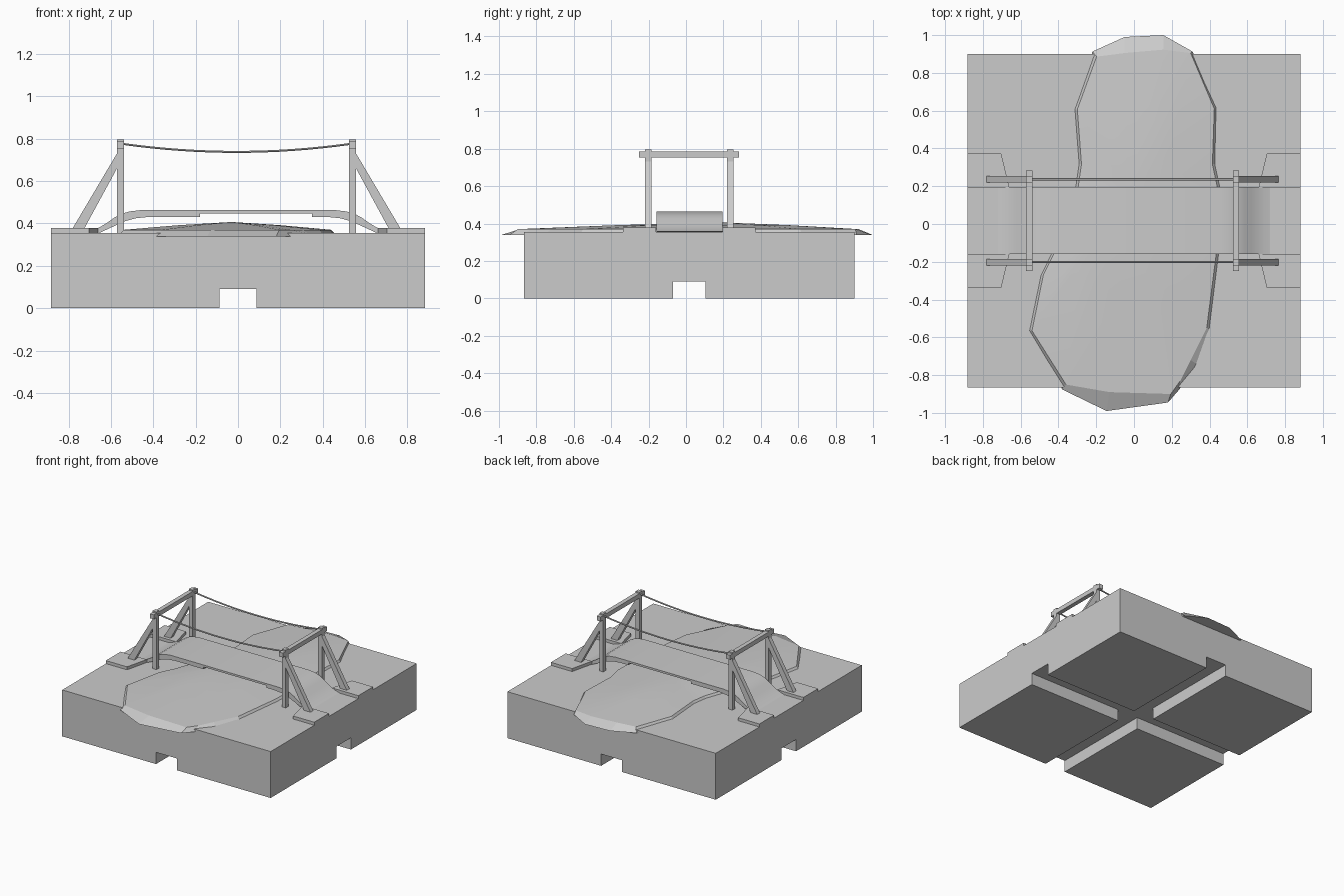
import bpy, bmesh, math
from mathutils import Vector

cube = bpy.data.objects.get("Cube")
if cube:
    bpy.data.objects.remove(cube, do_unlink=True)

grey = bpy.data.materials.new("plain grey")
grey.use_nodes = True
grey.diffuse_color = (0.6, 0.6, 0.6, 1)
grey.node_tree.nodes["Principled BSDF"].inputs["Base Color"].default_value = (0.6, 0.6, 0.6, 1)

GROUND = 0.355
PAD_TOP = 0.378
MID_Y = 0.0175          # centre line of the bridge and base
TOWER_X = -0.007        # middle between the towers
SIDES = {"left": 1, "right": -1}
RAILS = {"front": -0.202, "back": 0.237}


def finish(name, bm):
    bmesh.ops.recalc_face_normals(bm, faces=bm.faces)
    mesh = bpy.data.meshes.new(name)
    bm.to_mesh(mesh)
    bm.free()
    mesh.materials.append(grey)
    obj = bpy.data.objects.new(name, mesh)
    bpy.context.collection.objects.link(obj)
    return obj


def loft(name, rings):
    """Skin a list of equal closed rings and cap both ends."""
    bm = bmesh.new()
    loops = [[bm.verts.new(p) for p in ring] for ring in rings]
    for a, b in zip(loops, loops[1:]):
        for i in range(len(a)):
            j = (i + 1) % len(a)
            bm.faces.new((a[i], a[j], b[j], b[i]))
    bm.faces.new(loops[0])
    bm.faces.new(loops[-1])
    return finish(name, bm)


def box(name, x0, x1, y0, y1, z0, z1):
    return loft(name, [[(x0, y0, z), (x1, y0, z), (x1, y1, z), (x0, y1, z)] for z in (z0, z1)])


def side_prism(name, profile, y0, y1):
    return loft(name, [[(x, y, z) for x, z in profile] for y in (y0, y1)])


# Base block with crossing channels cut into its underside
base = box("base", -0.882, 0.882, -0.865, 0.9, 0, GROUND)
half = 0.088
cutters = [box("channel_cutter_long", -half, half, -2, 2, -1, 0.09),
           box("channel_cutter_wide", -2, 2, MID_Y - half, MID_Y + half, -1, 0.09)]
bpy.context.view_layer.objects.active = base
for cutter in cutters:
    cutter.hide_render = True
    mod = base.modifiers.new("channel", 'BOOLEAN')
    mod.operation = 'DIFFERENCE'
    mod.solver = 'EXACT'
    mod.object = cutter
    bpy.ops.object.modifier_apply(modifier=mod.name)
    bpy.data.objects.remove(cutter, do_unlink=True)

# Water sheet: outer rim, inner rim, and a low crown under the bridge
outer = [(-0.22, 0.913), (-0.05, 0.99), (0.155, 1.0), (0.31, 0.913), (0.437, 0.615),
         (0.43, 0.317), (0.456, 0.2), (0.45, -0.16), (0.4, -0.56), (0.335, -0.744),
         (0.24, -0.876), (0.18, -0.945), (-0.145, -0.99), (-0.38, -0.876),
         (-0.555, -0.565), (-0.495, -0.274), (-0.44, -0.16), (-0.31, 0.2),
         (-0.293, 0.317), (-0.315, 0.607)]
inner = [(-0.198, 0.886), (-0.05, 0.905), (0.155, 0.923), (0.3, 0.905), (0.425, 0.61),
         (0.415, 0.317), (0.44, 0.2), (0.435, -0.16), (0.385, -0.55), (0.3, -0.72),
         (0.245, -0.83), (0.195, -0.9), (-0.13, -0.89), (-0.36, -0.85),
         (-0.54, -0.565), (-0.48, -0.27), (-0.425, -0.16), (-0.295, 0.2),
         (-0.278, 0.317), (-0.3, 0.607)]
crown = Vector((-0.03, 0.17, 0.407))
lip = 0.338


def rim_height(y):
    return lip if y < -0.87 or y > 0.91 else 0.352


bm = bmesh.new()
top_z = 0.37
rings = [[bm.verts.new((x, y, lip)) for x, y in inner],
         [bm.verts.new((x, y, rim_height(y))) for x, y in outer],
         [bm.verts.new((x, y, top_z)) for x, y in inner]]
mid_ring = []
for x, y in inner:
    p = crown.lerp(Vector((x, y, top_z)), 0.5)
    mid_ring.append(bm.verts.new((p.x, p.y, p.z + 0.003)))
rings.append(mid_ring)
count = len(outer)
peak = bm.verts.new(crown)
for i in range(count):
    j = (i + 1) % count
    for a, b in zip(rings, rings[1:]):
        bm.faces.new((a[i], a[j], b[j], b[i]))
    bm.faces.new((mid_ring[i], mid_ring[j], peak))
bm.faces.new(rings[0])
water = finish("water", bm)

# Arched bridge deck, thinner in the middle
ramp_top = [(0.72, 0.357), (0.69, 0.366), (0.655, 0.381), (0.62, 0.402), (0.585, 0.427),
            (0.55, 0.446), (0.51, 0.457), (0.46, 0.463)]
ramp_under = [(0.42, 0.431), (0.48, 0.425), (0.53, 0.412), (0.59, 0.385), (0.655, GROUND)]
profile = ramp_top + [(-x, z) for x, z in reversed(ramp_top)]
profile += [(-x, z) for x, z in reversed(ramp_under)]
profile += [(-0.18, 0.431), (-0.18, 0.448), (0.35, 0.448), (0.35, 0.431)] + ramp_under
deck = side_prism("bridge_deck", profile, -0.158, 0.196)

# Towers, braces and landing pads
for side, s in SIDES.items():
    x = TOWER_X + s * 0.547
    w = 0.0165
    box(f"{side}_crossbeam", x - w, x + w, -0.25, 0.283, 0.752, 0.786)
    for row, y in RAILS.items():
        box(f"{side}_{row}_post", x - w, x + w, y - w, y + w, GROUND, 0.796)
        brace = [(0.56, 0.738), (0.56, 0.668), (0.722, 0.37), (0.778, 0.37)]
        side_prism(f"{side}_{row}_brace", [(TOWER_X + s * bx, bz) for bx, bz in brace],
                   y - w, y + w)
        t = 1 if row == "back" else -1
        near, far = MID_Y + t * 0.177, MID_Y + t * 0.355
        pad = [(0.882, near), (0.66, near), (0.703, far), (0.882, far)]
        loft(f"{side}_{row}_pad", [[(s * px, py, z) for px, py in pad]
                                   for z in (GROUND - 0.005, PAD_TOP)])

# Sagging ropes between the towers
radius = 0.0055
for row, y in RAILS.items():
    rings = []
    for i in range(17):
        u = i / 8 - 1
        z = 0.738 + 0.038 * u * u
        rings.append([(TOWER_X + u * 0.54, y + radius * math.cos(a), z + radius * math.sin(a))
                      for a in (math.tau * k / 6 for k in range(6))])
    rope = loft(f"{row}_rope", rings)

# Soften the curved deck and the water surface
for obj in (deck, water):
    bpy.ops.object.select_all(action='DESELECT')
    obj.select_set(True)
    bpy.context.view_layer.objects.active = obj
    bpy.ops.object.shade_smooth_by_angle(angle=math.radians(25 if obj == deck else 8))
